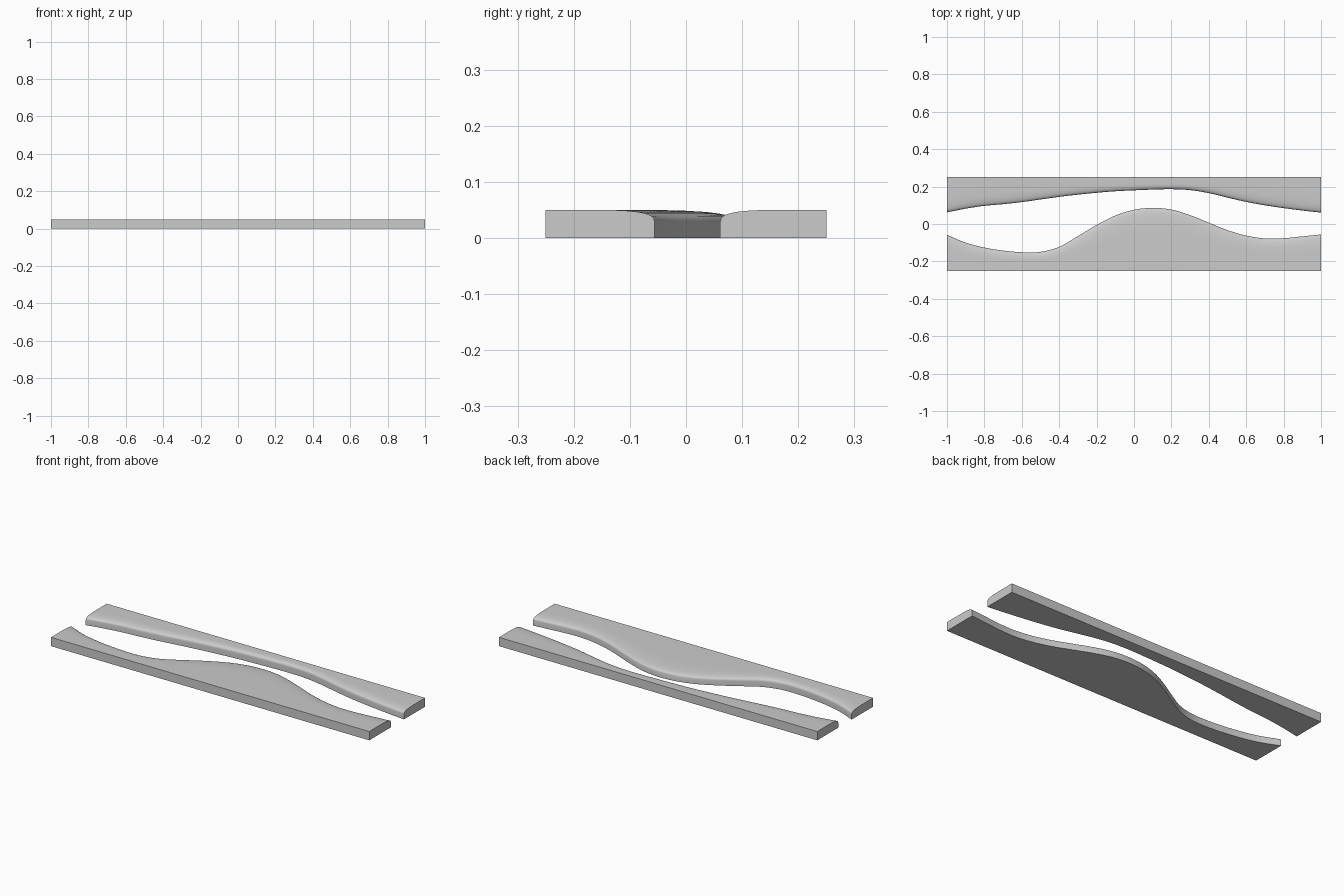
import bpy
import bmesh
import math
from mathutils import Vector

cube = bpy.data.objects.get("Cube")
if cube:
    bpy.data.objects.remove(cube, do_unlink=True)

HALF_LENGTH = 1.0
OUTER = 0.25
STEPS = 6

# Waterline of each bank, evenly spaced from right (-x) to left (+x)
FRONT_EDGE = [-.058, -.1, -.126, -.142, -.151, -.149, -.122, -.065, -.005, .045, .076,
              .086, .077, .047, .007, -.033, -.062, -.077, -.076, -.066, -.056]
BACK_EDGE = [.062, .082, .097, .106, .117, .131, .145, .157, .167, .175, .18,
             .184, .186, .181, .165, .141, .118, .1, .085, .072, .061]

# Cross-section: fraction of the bank width from the waterline, height
SECTION = [(0, 0), (0, .029), (.006, .034), (.02, .038), (.045, .041), (.08, .0435),
           (.15, .0465), (.28, .049), (.42, .05), (1, .05), (1, 0)]


def smooth_path(values):
    """Catmull-Rom curve through evenly spaced values, as (x, y) pairs."""
    last = len(values) - 1
    padded = [2 * values[0] - values[1], *values, 2 * values[-1] - values[-2]]
    path = []
    for i in range(last * STEPS + 1):
        k = min(i // STEPS, last - 1)
        t = i / STEPS - k
        a, b, c, d = padded[k:k + 4]
        y = b + t / 2 * (c - a + t * (2 * a - 5 * b + 4 * c - d + t * (3 * (b - c) + d - a)))
        path.append((HALF_LENGTH * (2 * i / (last * STEPS) - 1), y))
    return path


def make_bank(name, edge, outer):
    """Loft the section along the waterline, stretched to the straight outer side."""
    bm = bmesh.new()
    rings = []
    for x, y in smooth_path(edge):
        rings.append([bm.verts.new(Vector((x, y + f * (outer - y), z))) for f, z in SECTION])
    count = len(SECTION)
    for r, s in zip(rings, rings[1:]):
        for j in range(count):
            k = (j + 1) % count
            bm.faces.new((r[j], r[k], s[k], s[j]))
    bm.faces.new(rings[0])
    bm.faces.new(rings[-1])
    bmesh.ops.recalc_face_normals(bm, faces=bm.faces)
    mesh = bpy.data.meshes.new(name)
    bm.to_mesh(mesh)
    bm.free()
    bank = bpy.data.objects.new(name, mesh)
    bpy.context.collection.objects.link(bank)
    bpy.ops.object.select_all(action='DESELECT')
    bank.select_set(True)
    bpy.context.view_layer.objects.active = bank
    bpy.ops.object.shade_smooth_by_angle(angle=math.radians(40))


# The two river banks
make_bank("front_bank", FRONT_EDGE, -OUTER)
make_bank("back_bank", BACK_EDGE, OUTER)
